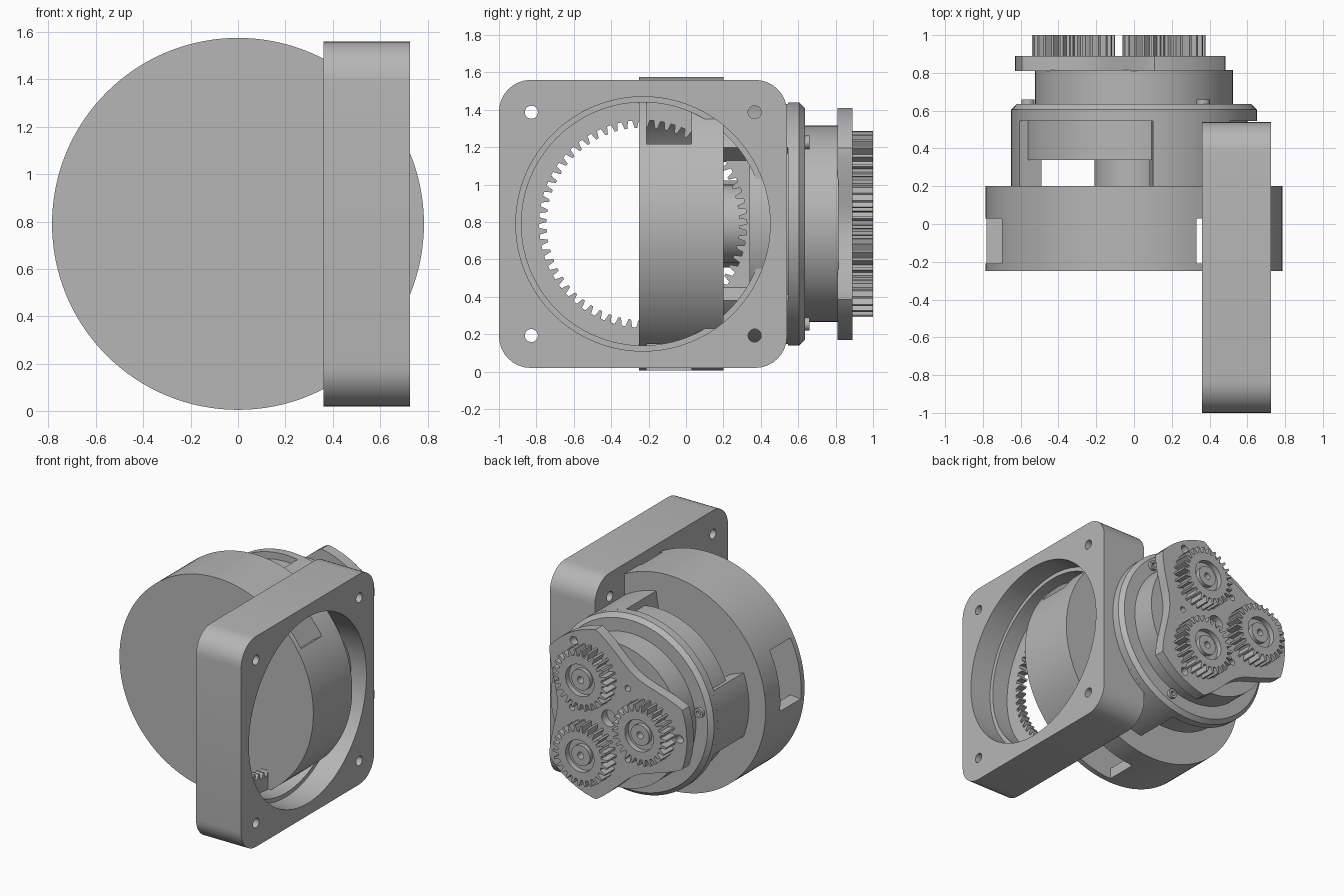
import bpy, bmesh
from math import sin, cos, pi, radians, tau

if "Cube" in bpy.data.objects:
    bpy.data.objects.remove(bpy.data.objects["Cube"])

GREY = (0.47, 0.47, 0.47, 1)
mat = bpy.data.materials.new("machined grey")
mat.use_nodes = True
mat.diffuse_color = GREY
mat.node_tree.nodes["Principled BSDF"].inputs["Base Color"].default_value = GREY

MID = 0.79           # height of the main axis
RING = (-0.23, MID)  # centre of the square frame, in y and z
LOBES = (60, 180, 300)


def polar(r, deg):
    return r * cos(radians(deg)), r * sin(radians(deg))


def circle(r, n=96):
    return [polar(r, 360 * i / n) for i in range(n)]


def sector(r0, r1, a0, a1, n=16):
    angles = [a0 + (a1 - a0) * i / n for i in range(n + 1)]
    return [polar(r1, a) for a in angles] + [polar(r0, a) for a in reversed(angles)]


def teeth(count, root, tip):
    pts = []
    for i in range(count):
        for r, f in ((root, 0.0), (root, 0.38), (tip, 0.56), (tip, 0.82)):
            pts.append(polar(r, 360 * (i + f) / count))
    return pts


def rounded_square(half, r, n=8):
    pts = []
    for k, (sx, sy) in enumerate(((1, 1), (-1, 1), (-1, -1), (1, -1))):
        for i in range(n + 1):
            u, v = polar(r, 90 * (k + i / n))
            pts.append((sx * (half - r) + u, sy * (half - r) + v))
    return pts


def extrude(name, outer, a, b, centre=(0, MID), axis="y", inner=None, taper=1.0):
    """Prism along an axis; an inner outline of equal length makes a tube."""
    bm = bmesh.new()

    def loop(pts, w, s):
        out = []
        for u, v in pts:
            p, q = centre[0] + u * s, centre[1] + v * s
            out.append(bm.verts.new((p, w, q) if axis == "y" else (w, p, q)))
        return out

    def bridge(l0, l1):
        for i in range(len(l0)):
            j = (i + 1) % len(l0)
            bm.faces.new((l0[i], l0[j], l1[j], l1[i]))

    o0, o1 = loop(outer, a, 1), loop(outer, b, taper)
    bridge(o0, o1)
    if inner:
        i0, i1 = loop(inner, a, 1), loop(inner, b, 1)
        bridge(i0, i1)
        bridge(o0, i0)
        bridge(o1, i1)
    else:
        bm.faces.new(o0)
        bm.faces.new(o1)
    bmesh.ops.recalc_face_normals(bm, faces=bm.faces[:])
    mesh = bpy.data.meshes.new(name)
    bm.to_mesh(mesh)
    bm.free()
    mesh.materials.append(mat)
    ob = bpy.data.objects.new(name, mesh)
    bpy.context.collection.objects.link(ob)
    return ob


def cut(ob, cutters):
    """Subtract the cutters for good, then remove them."""
    for c in cutters:
        c.hide_render = True
        m = ob.modifiers.new("cut", "BOOLEAN")
        m.operation, m.solver, m.object = "DIFFERENCE", "EXACT", c
    bpy.context.view_layer.update()
    dg = bpy.context.evaluated_depsgraph_get()
    ob_mesh = bpy.data.meshes.new_from_object(ob.evaluated_get(dg))
    ob.modifiers.clear()
    ob.data = ob_mesh
    for c in cutters:
        bpy.data.objects.remove(c)


# Hollow front drum with three wall windows
drum = extrude("drum", circle(0.785, 128), -0.25, 0.2)
cut(drum, [extrude("cavity", circle(0.70, 128), -0.21, 0.03)])
cut(drum, [extrude("window_cutter", sector(0.6, 0.9, a, a + 32), -0.21, 0.03)
           for a in (33, 153, 273)])

# Struts, hub and hub collar joining the drum to the flange
for i, a in enumerate(LOBES):
    extrude(f"strut_{i + 1}", sector(0.525, 0.65, a - 21, a + 21), 0.19, 0.56)
extrude("hub", circle(0.21, 48), 0.19, 0.36)
extrude("collar", circle(0.60), 0.34, 0.56)

# Chamfered flange, neck and flange bolts
extrude("flange", circle(0.65), 0.545, 0.605)
extrude("flange_chamfer", circle(0.65), 0.605, 0.635, taper=0.955)
extrude("neck", circle(0.525), 0.62, 0.815)
for i, a in enumerate((50, 170, 290)):
    u, v = polar(0.57, a)
    extrude(f"flange_bolt_{i + 1}", circle(0.035, 24), 0.62, 0.66, (u, MID + v),
            inner=circle(0.018, 24))


# Three-lobed carrier plate with concave sides
def carrier_radius(deg):
    d = abs((deg % 120) - 60)
    return 0.63 if d <= 20.5 else 0.42 + 0.21 * ((60 - d) / 39.5) ** 2


carrier = extrude("carrier_plate",
                  [polar(carrier_radius(a), a) for a in range(0, 360, 2)], 0.81, 0.89)
holes = [extrude("centre_cutter", circle(0.06, 24), 0.83, 0.95)]
for a in LOBES:
    for r, turn, size in ((0.57, 0, 0.03), (0.30, 60, 0.022)):
        u, v = polar(r, a + turn)
        holes.append(extrude("hole_cutter", circle(size, 20), 0.83, 0.95, (u, MID + v)))
cut(carrier, holes)

# Planet gears, each with a recessed web and a bored boss
for i, a in enumerate(LOBES):
    u, v = polar(0.32, a)
    at = (u, MID + v)
    n = 26
    extrude(f"planet_gear_{i + 1}", teeth(n, 0.175, 0.22), 0.89, 1.0, at,
            inner=circle(0.115, 4 * n))
    extrude(f"gear_web_{i + 1}", circle(0.12, 48), 0.885, 0.96, at,
            inner=circle(0.03, 48))
    extrude(f"gear_boss_{i + 1}", circle(0.075, 48), 0.95, 0.99, at,
            inner=circle(0.025, 48))

# Square frame with a stepped bore and corner bolt holes
frame = extrude("square_frame", rounded_square(0.77, 0.17), 0.36, 0.725, RING, "x")
bores = [extrude("bore_cutter", circle(0.65, 128), 0.3, 0.8, RING, "x"),
         extrude("step_cutter", circle(0.68, 128), 0.55, 0.8, RING, "x")]
for sy in (-1, 1):
    for sz in (-1, 1):
        bores.append(extrude("bolt_cutter", circle(0.035, 24), 0.3, 0.8,
                             (RING[0] + sy * 0.597, MID + sz * 0.597), "x"))
cut(frame, bores)

# Internal ring gear at the far side of the bore
N = 60
extrude("ring_gear", circle(0.655, 4 * N), 0.361, 0.42, RING, "x",
        inner=teeth(N, 0.555, 0.515))

# Smooth round surfaces, keep machined edges sharp
bpy.ops.object.select_all(action="DESELECT")
for ob in bpy.context.collection.objects:
    if ob.type == "MESH" and mat.name in ob.data.materials:
        ob.select_set(True)
        bpy.context.view_layer.objects.active = ob
bpy.ops.object.shade_smooth_by_angle(angle=radians(25))
